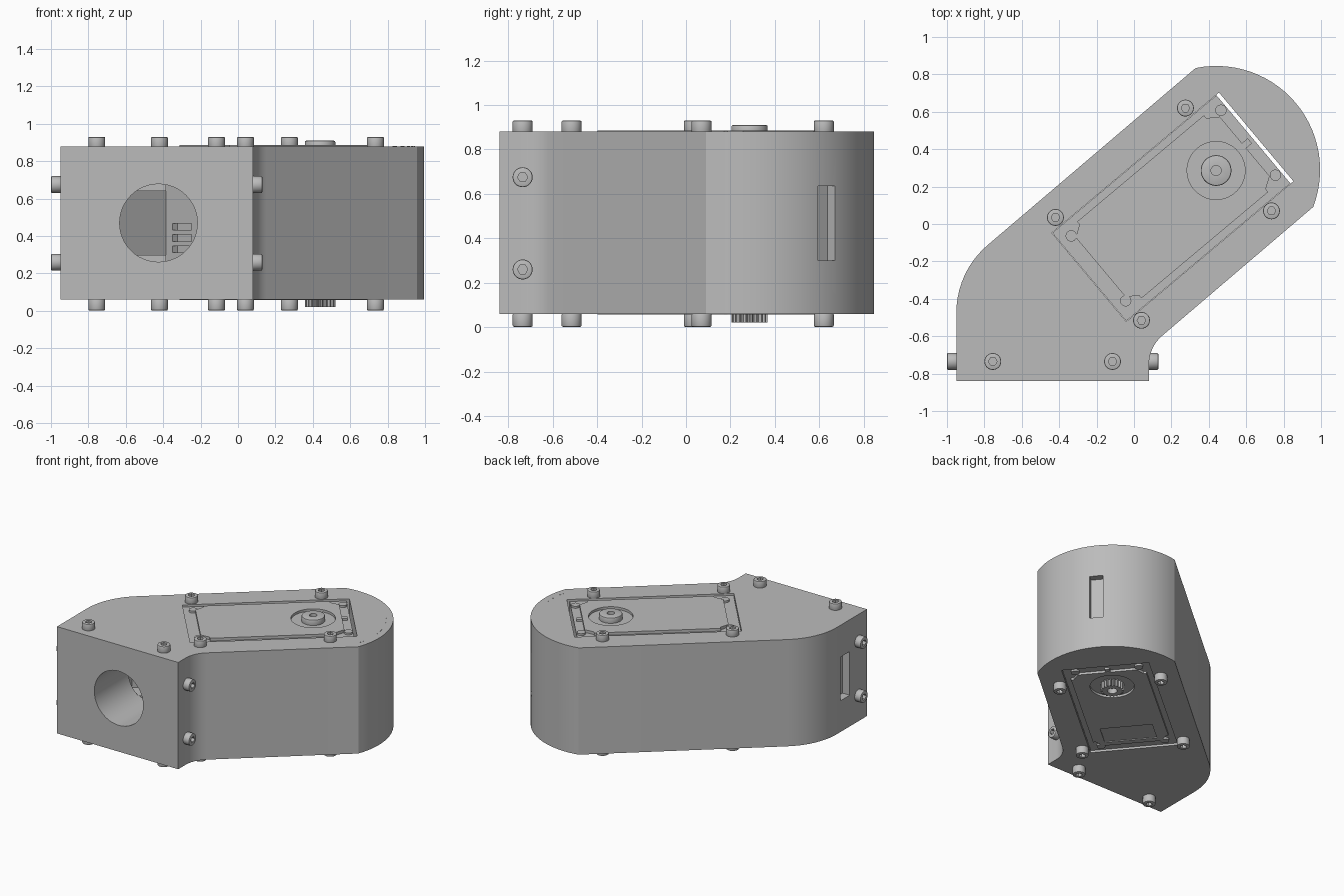
import bpy, bmesh
from math import sin, cos, pi, radians
from mathutils import Matrix, Vector

cube = bpy.data.objects.get("Cube")
if cube:
    bpy.data.objects.remove(cube)

grey = bpy.data.materials.new("plain_grey")
grey.use_nodes = True
grey.diffuse_color = (0.5, 0.5, 0.5, 1)
grey.node_tree.nodes["Principled BSDF"].inputs["Base Color"].default_value = (0.5, 0.5, 0.5, 1)

BOTTOM, TOP, MID = 0.06, 0.88, 0.47
TILT = Matrix.Rotation(radians(40), 4, "Z")   # the long arm leans 40 degrees
IDENT = Matrix.Identity(4)


def arc(cx, cy, r, a0, a1, n):
    """Points along an arc, angles in degrees."""
    angles = [radians(a0 + (a1 - a0) * i / n) for i in range(n + 1)]
    return [(cx + r * cos(a), cy + r * sin(a)) for a in angles]


def prism(name, pts, z0, z1, frame=IDENT):
    """Extrude a flat outline from z0 to z1."""
    bm = bmesh.new()
    face = bm.faces.new([bm.verts.new((x, y, z0)) for x, y in pts])
    ext = bmesh.ops.extrude_face_region(bm, geom=[face])
    new = [v for v in ext["geom"] if isinstance(v, bmesh.types.BMVert)]
    bmesh.ops.translate(bm, vec=(0, 0, z1 - z0), verts=new)
    bmesh.ops.recalc_face_normals(bm, faces=bm.faces)
    bm.transform(frame)
    mesh = bpy.data.meshes.new(name)
    bm.to_mesh(mesh)
    bm.free()
    mesh.materials.append(grey)
    obj = bpy.data.objects.new(name, mesh)
    bpy.context.collection.objects.link(obj)
    return obj


def box(name, x0, x1, y0, y1, z0, z1, frame=IDENT):
    return prism(name, [(x0, y0), (x1, y0), (x1, y1), (x0, y1)], z0, z1, frame)


def disc(name, x, y, r, z0, z1, frame=IDENT, n=32):
    return prism(name, arc(x, y, r, 0, 360 - 360 / n, n - 1), z0, z1, frame)


def cut(obj, cutters):
    """Subtract each cutter, then remove it."""
    for c in cutters:
        mod = obj.modifiers.new("cut", "BOOLEAN")
        mod.operation, mod.solver, mod.object = "DIFFERENCE", "EXACT", c
        c.hide_render = True
    bpy.context.view_layer.update()
    deps = bpy.context.evaluated_depsgraph_get()
    mesh = bpy.data.meshes.new_from_object(obj.evaluated_get(deps))
    obj.modifiers.clear()
    obj.data = mesh
    for c in cutters:
        bpy.data.objects.remove(c)
    return obj


def smooth(obj, angle=30):
    bpy.ops.object.select_all(action="DESELECT")
    obj.select_set(True)
    bpy.context.view_layer.objects.active = obj
    bpy.ops.object.shade_smooth_by_angle(angle=radians(angle))


# Housing: square front, bent arm, rounded far end
outline = [(-0.95, -0.84), (0.08, -0.84)]
outline += arc(0.28, -0.75, 0.2, 180, 130, 8)
outline += arc(0.44, 0.29, 0.555, -21, 101.5, 28)
outline += arc(-0.474, -0.475, 0.476, 130, 180, 10)
housing = prism("housing", outline, BOTTOM, TOP)

TURN_FRONT = Matrix.Translation((0, 0, MID)) @ Matrix.Rotation(radians(90), 4, "X")
cut(housing, [
    box("pocket", -0.367, 0.8, -0.373, 0.246, -0.1, 1.1, TILT),
    disc("front_bore", -0.425, 0, 0.208, 0.42, 1, TURN_FRONT, 48),
    prism("cable_bay", [(-0.66, -0.43), (-0.36, -0.43), (-0.36, -0.094), (-0.66, -0.346)], 0.3, 0.64),
    prism("plug_bay", [(-0.385, -0.43), (-0.215, -0.43), (-0.215, -0.28), (-0.385, -0.08)], 0.26, 0.68),
    box("side_window", -1.1, -0.89, -0.63, -0.52, 0.3, 0.635),
    box("end_window", 1.025, 1.3, -0.125, -0.03, 0.3, 0.635, TILT),
])
smooth(housing)

# Drive unit filling the pocket, leaving a narrow slit at its far end
AX, AY = 0.52, -0.063
drive = box("drive_unit", -0.365, 0.78, -0.371, 0.244, 0.075, 0.865, TILT)
cut(drive, [box("plug_slot", -0.4, -0.33, -0.05, 0.108, z - 0.018, z + 0.018, TILT)
            for z in (0.33, 0.39, 0.45)])

# Cover plates with notched corners, each with a dished ring
U0, U1, V0, V1, N = -0.285, 0.72, -0.33, 0.205, 0.06
cover_shape = [(U0 + N, V0), (U1 - N, V0), (U1 - N, V0 + 0.02), (U1, V0 + N),
               (U1, V1 - N), (U1 - N, V1 - 0.02), (U1 - N, V1), (U0 + N, V1),
               (U0 + N, V1 - 0.02), (U0, V1 - N), (U0, V0 + N), (U0 + N, V0 + 0.02)]
top_cover = prism("top_cover", cover_shape, 0.85, 0.886, TILT)
cut(top_cover, [disc("dish", AX, AY, 0.155, 0.868, 1, TILT, 48)])
smooth(top_cover)
bottom_cover = prism("bottom_cover", cover_shape, 0.058, 0.09, TILT)
cut(bottom_cover, [disc("dish", AX, AY, 0.155, 0, 0.076, TILT, 48),
                   box("label_recess", -0.24, -0.05, -0.25, 0.12, 0, 0.064, TILT)])
smooth(bottom_cover)

# Corner pegs and the small end tab
for side, z0, z1 in (("top", 0.85, 0.88), ("bottom", 0.06, 0.09)):
    for u in (-0.298, 0.747):
        for v in (-0.286, 0.167):
            smooth(disc(side + "_corner_peg", u, v, 0.03, z0, z1, TILT, 24))
    box(side + "_end_tab", 0.71, 0.76, -0.075, -0.04, z0, z1, TILT)

# Output hub on top, toothed shaft below
hub = disc("output_hub", AX, AY, 0.082, 0.85, 0.91, TILT, 40)
bevel = hub.modifiers.new("bevel", "BEVEL")
bevel.width, bevel.segments, bevel.limit_method = 0.008, 2, "ANGLE"
cut(hub, [disc("hub_bore", AX, AY, 0.027, 0.87, 1, TILT, 24)])
smooth(hub)

teeth = 20
gear_shape = []
for i in range(teeth * 4):
    r = 0.082 if i % 4 < 2 else 0.068
    a = 2 * pi * i / (teeth * 4)
    gear_shape.append((AX + r * cos(a), AY + r * sin(a)))
shaft = prism("toothed_shaft", gear_shape, 0.022, 0.1, TILT)
cut(shaft, [disc("shaft_bore", AX, AY, 0.035, 0, 0.06, TILT, 24)])

# Fine dashes following the rounded end
for k in range(7):
    a = -15 + 8.5 * k
    ring = arc(0.44, 0.29, 0.503, a, a + 4, 4) + arc(0.44, 0.29, 0.507, a + 4, a, 4)
    prism("end_dash", ring, TOP - 0.002, TOP + 0.001)


# Socket-head bolts: build one, then share its mesh
bolt_mesh = disc("bolt", 0, 0, 0.045, -0.01, 0.05, n=28)
bevel = bolt_mesh.modifiers.new("bevel", "BEVEL")
bevel.width, bevel.segments, bevel.limit_method = 0.006, 2, "ANGLE"
cut(bolt_mesh, [disc("hex_socket", 0, 0, 0.023, 0.022, 0.1, n=6)])
smooth(bolt_mesh)


def bolt(name, position, direction):
    obj = bolt_mesh.copy()
    obj.name = name
    turn = Vector(direction).to_track_quat("Z", "Y").to_matrix().to_4x4()
    obj.matrix_world = Matrix.Translation(position) @ turn
    bpy.context.collection.objects.link(obj)


for x, y in ((0.275, 0.62), (-0.42, 0.035), (0.735, 0.07),
             (0.04, -0.515), (-0.755, -0.735), (-0.115, -0.735)):
    bolt("top_bolt", (x, y, TOP), (0, 0, 1))
    bolt("bottom_bolt", (x, y, BOTTOM - 0.008), (0, 0, -1))
for z in (0.26, 0.675):
    bolt("right_bolt", (-0.95, -0.735, z), (-1, 0, 0))
    bolt("left_bolt", (0.08, -0.735, z), (1, 0, 0))
bpy.data.objects.remove(bolt_mesh)
